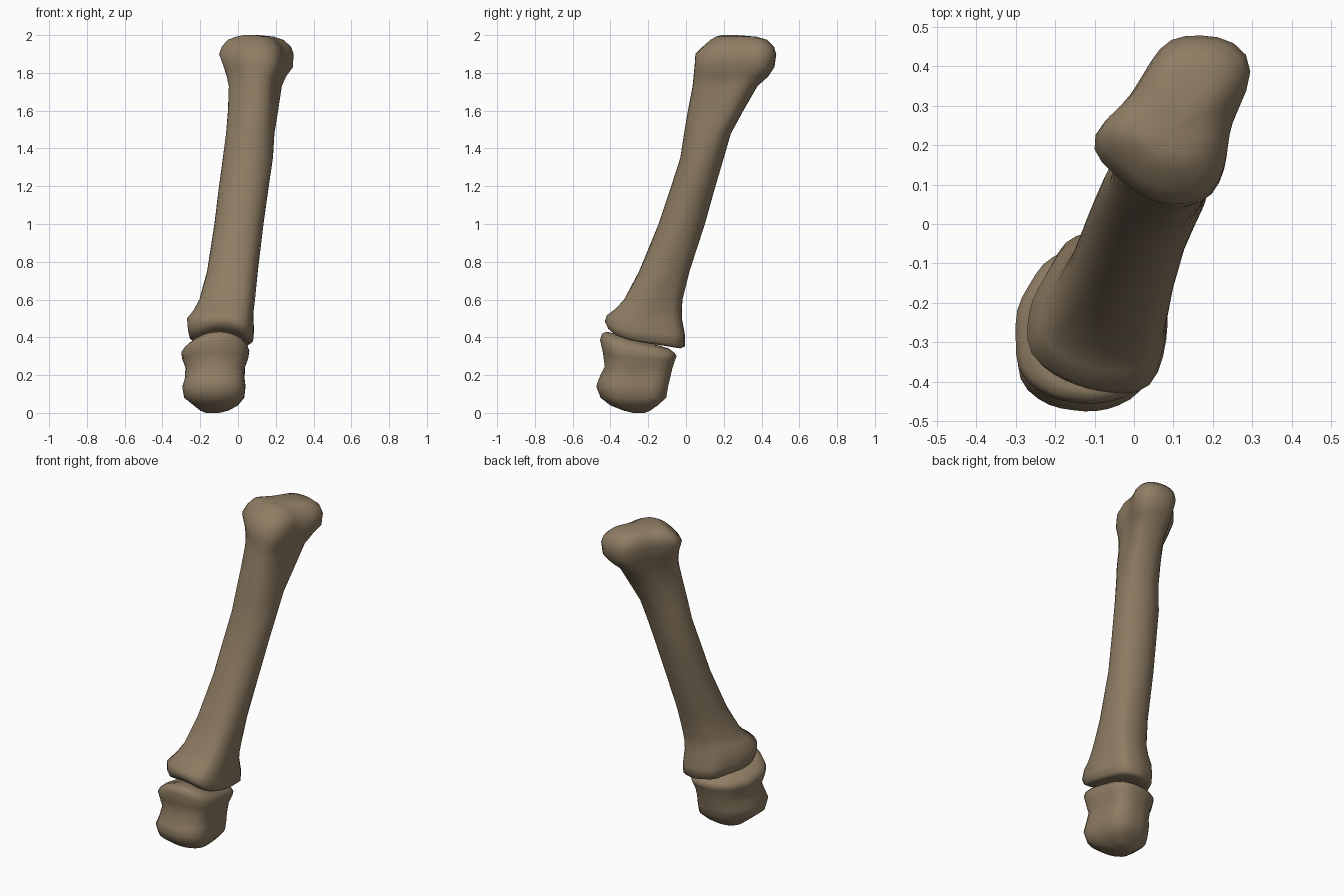
import bpy, bmesh, math
from mathutils import Vector

if "Cube" in bpy.data.objects:
    bpy.data.objects.remove(bpy.data.objects["Cube"])

N = 36
mat = bpy.data.materials.new("bone_brown")
mat.diffuse_color = (0.275, 0.205, 0.127, 1)
mat.use_nodes = True
mat.node_tree.nodes["Principled BSDF"].inputs["Base Color"].default_value = mat.diffuse_color

# Plan outlines of the knobbly ends (clockwise or not, only the shape matters)
HEAD = [(-.10, .21), (.0, .32), (.045, .40), (.085, .47), (.19, .48), (.25, .46), (.29, .42),
        (.295, .37), (.24, .25), (.225, .13), (.19, .06), (.11, .035), (.03, .06), (-.075, .155)]
BASE = [(-.28, -.33), (-.27, -.2), (-.18, -.04), (-.06, 0), (.06, -.02), (.09, -.2),
        (.09, -.29), (.06, -.41), (0, -.44), (-.12, -.425), (-.21, -.39)]
SMALL = [(-.30, -.22), (-.30, -.38), (-.27, -.42), (-.21, -.46), (-.1, -.475), (-.03, -.46),
         (.05, -.41), (.06, -.3), (.045, -.1), (-.03, -.05), (-.15, -.06), (-.23, -.1)]
ROUND = [(math.cos(i * math.tau / N), math.sin(i * math.tau / N)) for i in range(N)]


def normalise(pts):
    xs, ys = [p[0] for p in pts], [p[1] for p in pts]
    cx, cy = (max(xs) + min(xs)) / 2, (max(ys) + min(ys)) / 2
    hx, hy = (max(xs) - min(xs)) / 2, (max(ys) - min(ys)) / 2
    return [((x - cx) / hx, (y - cy) / hy) for x, y in pts]


def sample(pts):
    """Resample an outline at N even angles, slightly rounded, in a unit box."""
    pts = normalise(pts)
    out = []
    for dx, dy in ROUND:
        best = 0
        for (ax, ay), (bx, by) in zip(pts, pts[1:] + pts[:1]):
            ex, ey = bx - ax, by - ay
            det = dx * ey - dy * ex
            if abs(det) < 1e-9:
                continue
            t = (ax * ey - ay * ex) / det
            s = (ax * dy - ay * dx) / det
            if -1e-6 <= s <= 1 + 1e-6 and t > best:
                best = t
        out.append((dx * best, dy * best))
    soft = [tuple((out[i - 1][k] + 2 * out[i][k] + out[(i + 1) % N][k]) / 4 for k in (0, 1))
            for i in range(N)]
    return normalise(soft)


def joint(x, y):
    """Height offset of the sloping, arched joint surface."""
    u = (x + 0.1) / 0.19
    front = min(1, max(0, -y / 0.4))
    return -0.2 * (y + 0.22) + 0.03 * (1 - 2 * min(u * u, 1)) * front


def loft(name, rows, shape_at):
    """rows: z, x0, x1, y0, y1, joint weight; closed with a fan at both ends."""
    bm = bmesh.new()
    rings = []
    for z, x0, x1, y0, y1, w in rows:
        ring = []
        for px, py in shape_at(z):
            x = (x0 + x1) / 2 + px * (x1 - x0) / 2
            y = (y0 + y1) / 2 + py * (y1 - y0) / 2
            ring.append(bm.verts.new((x, y, z + w * joint(x, y))))
        rings.append(ring)
    for a, b in zip(rings, rings[1:]):
        for i in range(N):
            j = (i + 1) % N
            bm.faces.new((a[i], a[j], b[j], b[i]))
    for ring in (rings[0], rings[-1]):
        c = bm.verts.new(sum((v.co for v in ring), Vector()) / N)
        for i in range(N):
            bm.faces.new((ring[i], ring[(i + 1) % N], c))
    bmesh.ops.recalc_face_normals(bm, faces=bm.faces)
    for f in bm.faces:
        f.smooth = True
    me = bpy.data.meshes.new(name)
    bm.to_mesh(me)
    bm.free()
    me.materials.append(mat)
    ob = bpy.data.objects.new(name, me)
    bpy.context.collection.objects.link(ob)
    return ob


head, base, small, circle = sample(HEAD), sample(BASE), sample(SMALL), ROUND


def mix(a, b, t):
    t = min(1, max(0, t))
    return [(p[0] + (q[0] - p[0]) * t, p[1] + (q[1] - p[1]) * t) for p, q in zip(a, b)]


def long_shape(z):
    if z > 1.2:
        return mix(circle, head, (z - 1.35) / 0.45)
    return mix(base, circle, (z - 0.5) / 0.4)


# Long bone: flared base, slender leaning shaft, overhanging head
loft("long_toe_bone", [
    (.375, -.17, .02, -.33, -.09, 1),
    (.378, -.23, .06, -.39, -.03, 1),
    (.395, -.255, .08, -.415, -.005, 1),
    (.44, -.265, .085, -.43, -.005, .7),
    (.50, -.27, .082, -.42, -.02, .25),
    (.545, -.235, .083, -.375, -.022, .1),
    (.60, -.205, .09, -.33, -.018, 0),
    (.75, -.165, .105, -.25, .02, 0),
    (1.0, -.125, .135, -.145, .10, 0),
    (1.18, -.103, .16, -.085, .15, 0),
    (1.35, -.08, .185, -.03, .20, 0),
    (1.48, -.065, .20, -.01, .24, 0),
    (1.60, -.055, .22, .01, .305, 0),
    (1.73, -.05, .235, .035, .38, 0),
    (1.78, -.06, .255, .04, .435, 0),
    (1.83, -.075, .29, .045, .468, 0),
    (1.90, -.10, .295, .05, .478, 0),
    (1.94, -.085, .28, .09, .465, 0),
    (1.975, -.055, .24, .13, .43, 0),
    (1.992, -.01, .19, .16, .37, 0),
    (2.0, .03, .11, .19, .27, 0)], long_shape)

# Short bone: cupped top, waisted sides, rounded lower knuckle
loft("short_toe_bone", [
    (0.0, -.17, -.10, -.28, -.22, 0),
    (.012, -.20, -.05, -.33, -.19, 0),
    (.04, -.235, .0, -.40, -.15, 0),
    (.08, -.285, .033, -.452, -.105, 0),
    (.14, -.295, .04, -.475, -.095, 0),
    (.18, -.282, .035, -.462, -.085, 0),
    (.24, -.278, .037, -.43, -.072, .1),
    (.29, -.295, .055, -.44, -.058, .4),
    (.325, -.30, .06, -.455, -.05, .8),
    (.345, -.285, .05, -.445, -.06, 1),
    (.36, -.25, .03, -.42, -.09, 1),
    (.362, -.17, -.04, -.33, -.16, 1)], lambda z: small)
